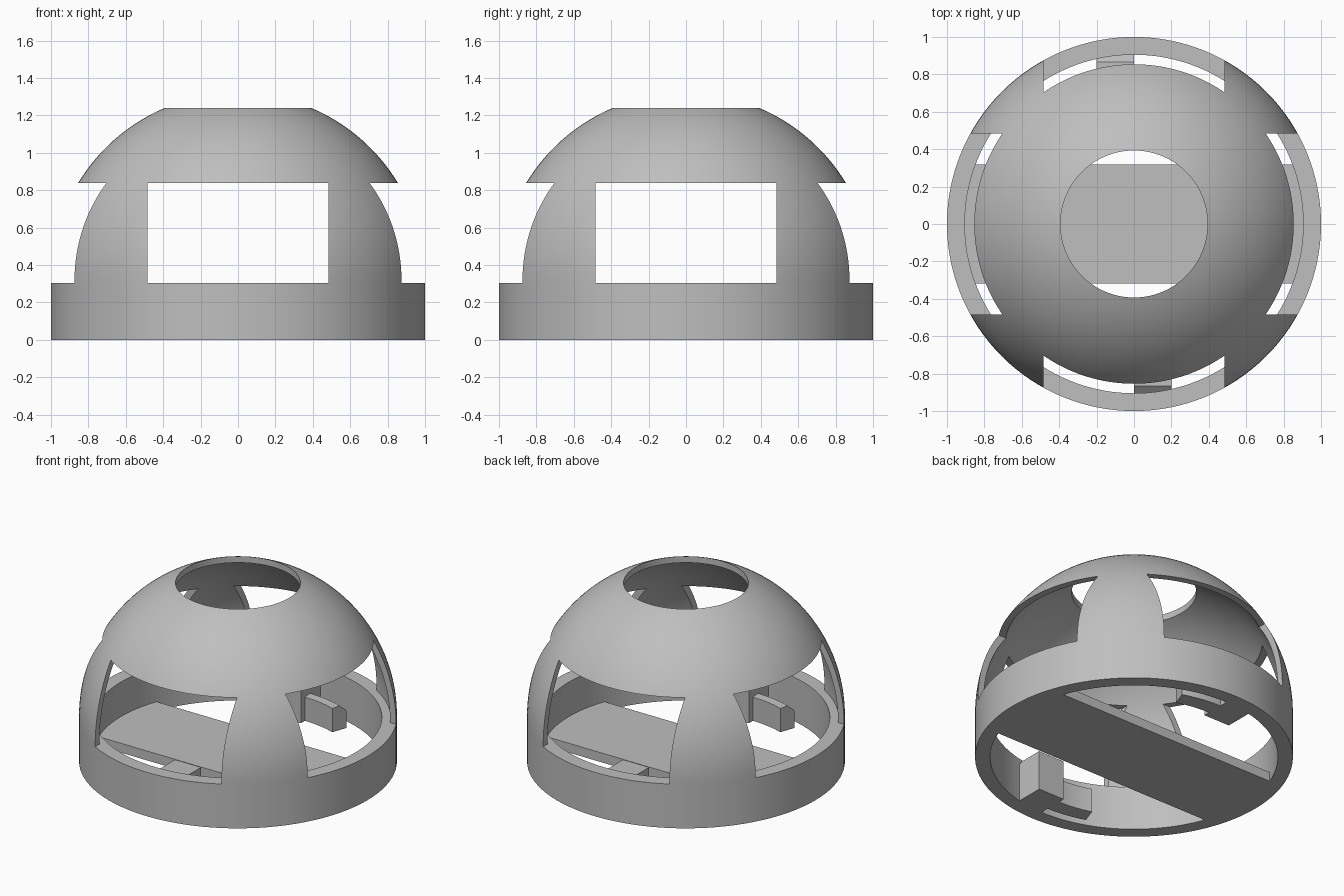
import bpy, bmesh
from math import radians, sin, cos, asin, pi
from mathutils import Matrix, Vector

cube = bpy.data.objects.get("Cube")
if cube:
    bpy.data.objects.remove(cube, do_unlink=True)

grey = bpy.data.materials.new("plain grey")
grey.use_nodes = True
colour = (0.52, 0.52, 0.52, 1)
grey.diffuse_color = colour
grey.node_tree.nodes["Principled BSDF"].inputs["Base Color"].default_value = colour

SEGMENTS = 128
RIM_Z = 0.305      # top of the base ring
CENTRE_Z = 0.32    # centre of the dome sphere
HOLE = 0.393       # radius of the top opening
INNER = 0.96       # inner radius of the dome shell


def finish(name, bm):
    """Turn a bmesh into a grey object."""
    bmesh.ops.recalc_face_normals(bm, faces=bm.faces)
    mesh = bpy.data.meshes.new(name)
    bm.to_mesh(mesh)
    bm.free()
    mesh.materials.append(grey)
    obj = bpy.data.objects.new(name, mesh)
    bpy.context.collection.objects.link(obj)
    return obj


def smooth(obj):
    bpy.ops.object.select_all(action='DESELECT')
    obj.select_set(True)
    bpy.context.view_layer.objects.active = obj
    bpy.ops.object.shade_smooth_by_angle(angle=radians(30))


def revolve(name, profile, start=0, sweep=2 * pi, steps=SEGMENTS):
    """Sweep a closed (radius, z) outline around the z axis."""
    bm = bmesh.new()
    full = sweep >= 2 * pi
    rings = []
    for i in range(steps if full else steps + 1):
        a = start + sweep * i / steps
        rings.append([bm.verts.new((r * cos(a), r * sin(a), z)) for r, z in profile])
    n = len(profile)
    for i in range(steps):
        one, two = rings[i], rings[(i + 1) % len(rings)]
        for j in range(n):
            k = (j + 1) % n
            bm.faces.new((one[j], two[j], two[k], one[k]))
    if not full:
        bm.faces.new(rings[0])
        bm.faces.new(rings[-1])
    return finish(name, bm)


def box(name, low, high):
    low, high = Vector(low), Vector(high)
    bm = bmesh.new()
    bmesh.ops.create_cube(bm, size=1)
    bmesh.ops.scale(bm, vec=high - low, verts=bm.verts)
    bmesh.ops.translate(bm, vec=(low + high) / 2, verts=bm.verts)
    return finish(name, bm)


def arc(radius, low, high, steps):
    """Points on the sphere outline between two elevation angles."""
    return [(radius * cos(low + (high - low) * i / steps),
             CENTRE_Z + radius * sin(low + (high - low) * i / steps))
            for i in range(steps + 1)]


# Dome shell with the round opening on top
drop = RIM_Z - CENTRE_Z
outer = arc(1, 0, pi / 2 - asin(HOLE), 32)
inner = arc(INNER, pi / 2 - asin(HOLE / INNER), 0, 32)
dome = revolve("dome_shell", [(1, RIM_Z)] + outer + inner + [(INNER, RIM_Z)])

# Four windows, cut straight through along both axes
cutters = [box("window_cutter", (-0.485, -1.2, 0.2), (0.485, 1.2, 0.84)),
           box("window_cutter", (-1.2, -0.485, 0.2), (1.2, 0.485, 0.84))]
for cutter in cutters:
    cutter.hide_render = True
    mod = dome.modifiers.new("window", 'BOOLEAN')
    mod.operation = 'DIFFERENCE'
    mod.solver = 'EXACT'
    mod.object = cutter
    bpy.ops.object.select_all(action='DESELECT')
    dome.select_set(True)
    bpy.context.view_layer.objects.active = dome
    bpy.ops.object.modifier_apply(modifier=mod.name)
    bpy.data.objects.remove(cutter, do_unlink=True)
smooth(dome)

# Base ring
smooth(revolve("base_ring", [(0.905, 0), (1, 0), (1, RIM_Z), (0.905, RIM_Z)]))

# Floor plate spanning the ring
box("floor_plate", (-0.93, -0.318, 0), (0.93, 0.318, 0.065))

# Locking catches: a block on the wall and a curved arm, front and back
block_outline = [(0.69, 0), (0.95, 0), (0.95, 0.2), (0.865, 0.275), (0.69, 0.275)]
arm_outline = [(0.734, 0), (0.845, 0), (0.845, 0.12), (0.79, 0.17), (0.734, 0.165)]
for side, turn in (("back", 0), ("front", pi)):
    bm = bmesh.new()
    face = bm.faces.new([bm.verts.new((-0.2, y, z)) for y, z in block_outline])
    result = bmesh.ops.extrude_face_region(bm, geom=[face], use_keep_orig=True)
    moved = [v for v in result["geom"] if isinstance(v, bmesh.types.BMVert)]
    bmesh.ops.translate(bm, vec=(0.2, 0, 0), verts=moved)
    bmesh.ops.rotate(bm, cent=(0, 0, 0), matrix=Matrix.Rotation(turn, 3, 'Z'), verts=bm.verts)
    finish(side + "_catch_block", bm)
    smooth(revolve(side + "_catch_arm", arm_outline, radians(71) + turn, radians(20), 12))
